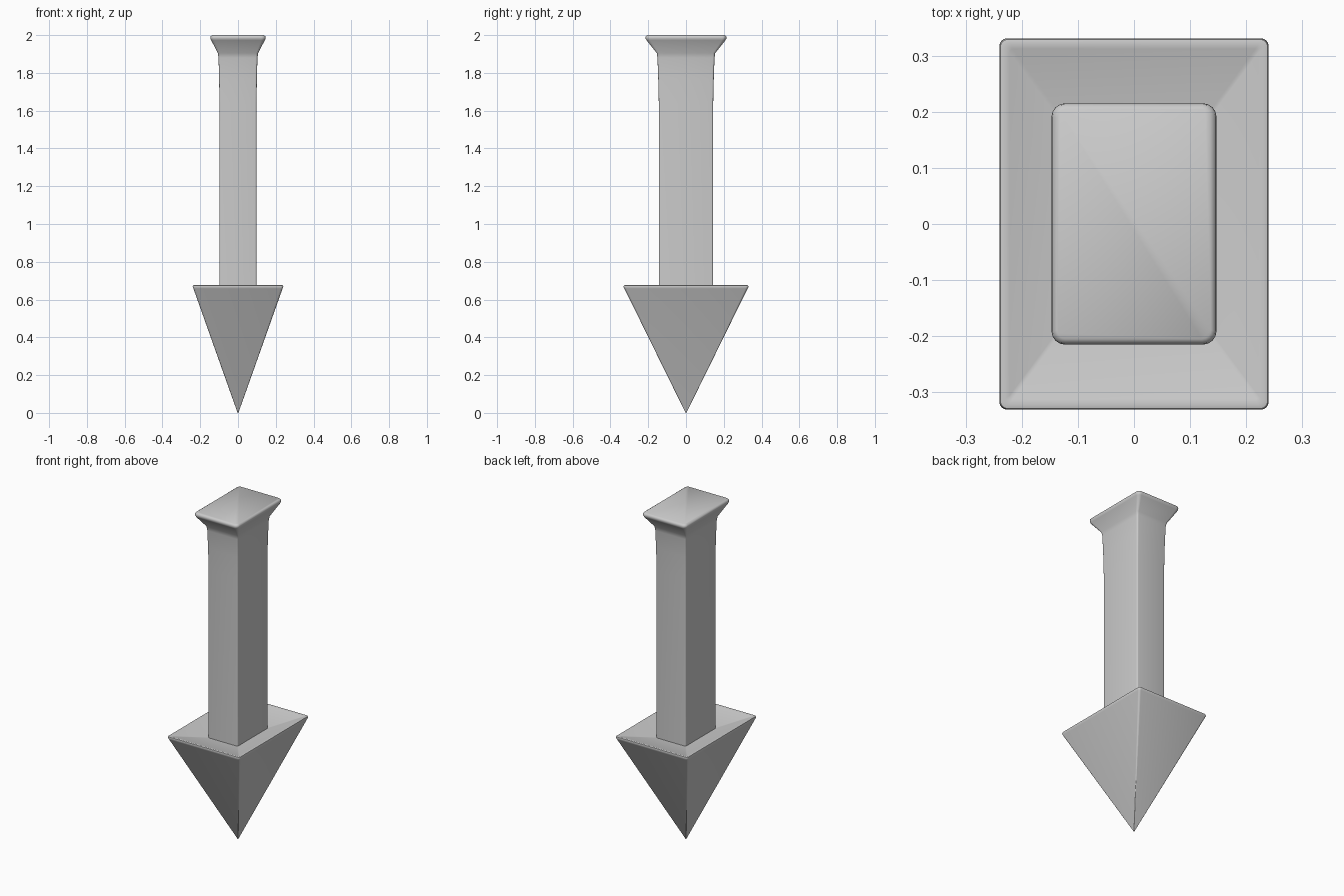
import bpy, bmesh
from math import cos, sin, pi, radians

cube = bpy.data.objects.get("Cube")
if cube:
    bpy.data.objects.remove(cube, do_unlink=True)

grey = bpy.data.materials.new("plain grey")
grey.use_nodes = True
colour = (0.6, 0.6, 0.6, 1)
grey.diffuse_color = colour
grey.node_tree.nodes["Principled BSDF"].inputs["Base Color"].default_value = colour


def rounded_ring(bm, hx, hy, z, r, steps=4):
    """Rectangle ring with rounded corners."""
    verts = []
    for q, (sx, sy) in enumerate(((1, 1), (-1, 1), (-1, -1), (1, -1))):
        for i in range(steps + 1):
            a = (q + i / steps) * pi / 2
            verts.append(bm.verts.new((sx * (hx - r) + r * cos(a),
                                       sy * (hy - r) + r * sin(a), z)))
    return verts


def loft(name, sections):
    """Skin a stack of (half width, half depth, height, corner radius)."""
    bm = bmesh.new()
    rings = [rounded_ring(bm, *s) for s in sections]
    for low, high in zip(rings, rings[1:]):
        for i in range(len(low)):
            j = (i + 1) % len(low)
            bm.faces.new((low[i], low[j], high[j], high[i]))
    bm.faces.new(rings[0][::-1])
    bm.faces.new(rings[-1])
    mesh = bpy.data.meshes.new(name)
    bm.to_mesh(mesh)
    bm.free()
    mesh.materials.append(grey)
    obj = bpy.data.objects.new(name, mesh)
    bpy.context.collection.objects.link(obj)
    bpy.ops.object.select_all(action='DESELECT')
    obj.select_set(True)
    bpy.context.view_layer.objects.active = obj
    bpy.ops.object.shade_smooth_by_angle(angle=radians(50))
    return obj


# Pyramid point with a softened rim and a shallow dished top
loft("pointed_head", [
    (0.002, 0.002, 0.0, 0.001),
    (0.236, 0.326, 0.658, 0.012),
    (0.240, 0.331, 0.668, 0.014),
    (0.238, 0.329, 0.675, 0.013),
    (0.231, 0.322, 0.677, 0.010),
    (0.222, 0.312, 0.674, 0.006),
    (0.098, 0.144, 0.635, 0.004),
])

# Square shaft that widens slightly, then flares into a flat cap
loft("shaft_and_cap", [
    (0.098, 0.144, 0.61, 0.008),
    (0.098, 0.144, 1.64, 0.008),
    (0.100, 0.147, 1.77, 0.009),
    (0.103, 0.151, 1.88, 0.010),
    (0.107, 0.155, 1.905, 0.012),
    (0.142, 0.209, 1.973, 0.020),
    (0.147, 0.215, 1.984, 0.024),
    (0.145, 0.213, 1.994, 0.022),
    (0.137, 0.205, 2.0, 0.016),
])
